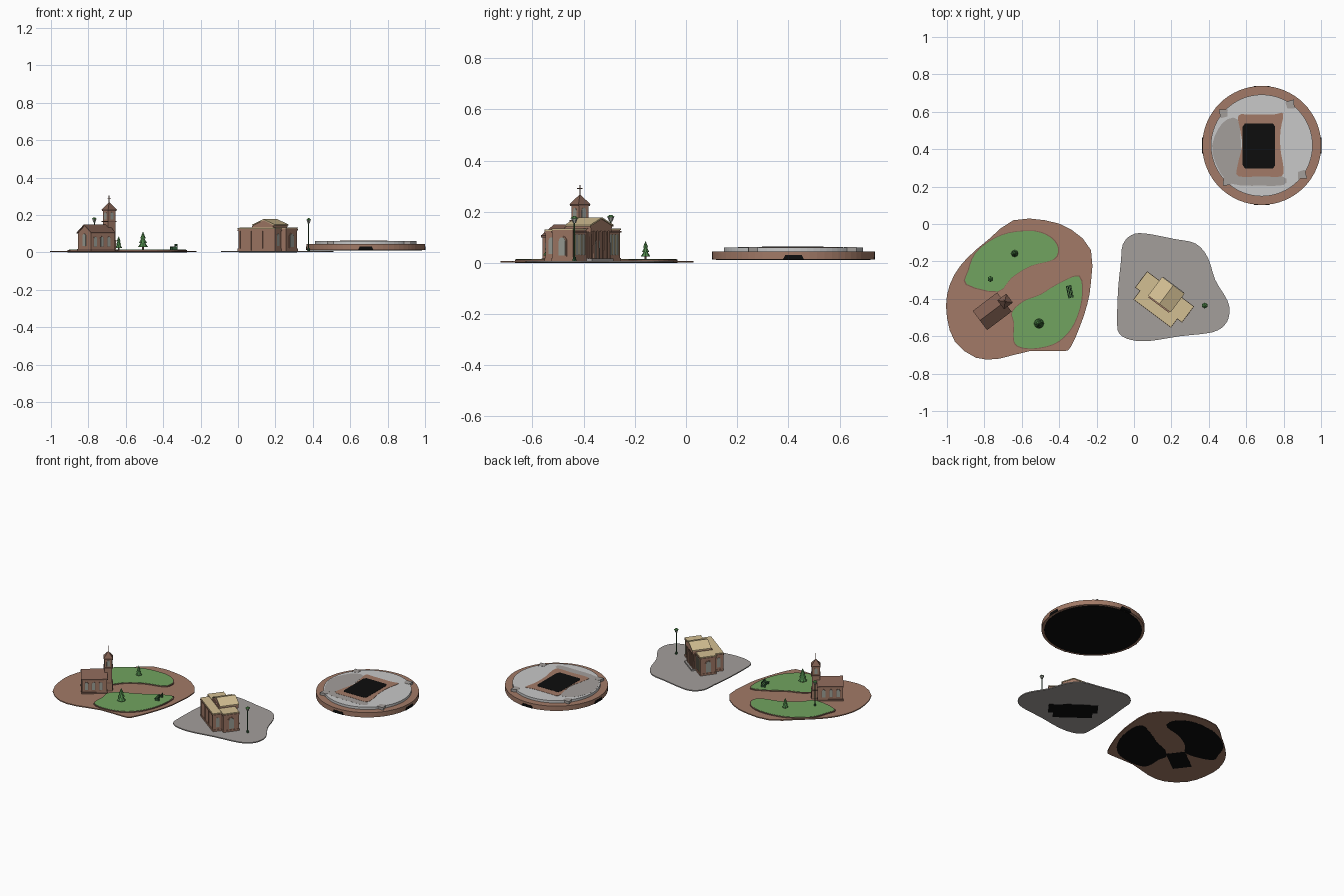
import bpy, bmesh, math
from mathutils import Matrix, Vector

if "Cube" in bpy.data.objects:
    bpy.data.objects.remove(bpy.data.objects["Cube"])


def material(name, r, g, b):
    m = bpy.data.materials.new(name)
    m.diffuse_color = (r, g, b, 1)
    m.use_nodes = True
    m.node_tree.nodes["Principled BSDF"].inputs["Base Color"].default_value = m.diffuse_color
    return m


BROWN = material("brick_brown", .36, .195, .135)
STONE = material("plaza_grey", .37, .345, .33)
LIGHT = material("light_grey", .58, .58, .58)
LAWN = material("lawn_green", .165, .37, .115)
TAN = material("tan_roof", .65, .52, .29)
BLACK = material("black", .004, .004, .004)
ROOF = material("dark_brown", .21, .11, .08)
TREE = material("tree_green", .08, .25, .07)
METAL = material("dark_green_metal", .03, .10, .04)
GLASS = material("window_grey", .33, .35, .31)
I = Matrix.Identity(4)


def frame(x, y, deg=0, z=0):
    return Matrix.Translation((x, y, z)) @ Matrix.Rotation(math.radians(deg), 4, 'Z')


def finish(name, bm, mat, M):
    bm.transform(M)
    bmesh.ops.recalc_face_normals(bm, faces=bm.faces)
    me = bpy.data.meshes.new(name)
    bm.to_mesh(me)
    bm.free()
    me.materials.append(mat)
    ob = bpy.data.objects.new(name, me)
    bpy.context.collection.objects.link(ob)
    return ob


def prism(name, pts, d0, d1, mat, M=I, upright=False):
    """Extrude a 2D outline along z, or along local y when upright."""
    bm = bmesh.new()
    put = (lambda p, d: (p[0], d, p[1])) if upright else (lambda p, d: (p[0], p[1], d))
    lo = [bm.verts.new(put(p, d0)) for p in pts]
    hi = [bm.verts.new(put(p, d1)) for p in pts]
    bm.faces.new(lo)
    bm.faces.new(hi)
    n = len(pts)
    for i in range(n):
        bm.faces.new((lo[i], lo[(i + 1) % n], hi[(i + 1) % n], hi[i]))
    return finish(name, bm, mat, M)


def box(name, x0, x1, y0, y1, z0, z1, mat, M=I):
    return prism(name, [(x0, y0), (x1, y0), (x1, y1), (x0, y1)], z0, z1, mat, M)


def cone(name, r0, r1, z0, z1, sides, mat, M=I):
    bm = bmesh.new()
    bmesh.ops.create_cone(bm, cap_ends=True, segments=sides, radius1=r0, radius2=r1, depth=z1 - z0)
    return finish(name, bm, mat, M @ Matrix.Translation((0, 0, (z0 + z1) / 2)))


def curve(pts, steps=3):
    """Closed smooth outline through the given points."""
    out, n = [], len(pts)
    for i in range(n):
        a, b, c, d = (Vector(pts[(i + k) % n]) for k in (-1, 0, 1, 2))
        for s in range(steps):
            t = s / steps
            out.append(tuple(.5 * (2 * b + (c - a) * t + (2 * a - 5 * b + 4 * c - d) * t * t
                                   + (3 * b - a - 3 * c + d) * t ** 3)))
    return out


def scaled(pts, f):
    cx, cy = (sum(p[k] for p in pts) / len(pts) for k in (0, 1))
    return [(cx + (x - cx) * f, cy + (y - cy) * f) for x, y in pts]


def arch(c, w, z0, z1):
    """Outline of a round-topped opening."""
    r = w / 2
    return [(c - r, z0), (c + r, z0)] + [(c + r * math.cos(t * math.pi / 6), z1 - r + r * math.sin(t * math.pi / 6))
                                         for t in range(7)]


def turn(deg):
    return Matrix.Rotation(math.radians(deg), 4, 'Z')


def gable(name, half, eave, peak, d0, d1, t, mat, M):
    prism(name, [(-half, eave), (0, peak), (half, eave), (half, eave + t), (0, peak + t), (-half, eave + t)],
          d0, d1, mat, M, True)


# Church park ground and lawns with kerbs
park = [(-1, -.38), (-.96, -.27), (-.89, -.18), (-.775, -.08), (-.645, .02), (-.475, .02), (-.335, -.03),
        (-.23, -.14), (-.23, -.31), (-.25, -.43), (-.29, -.55), (-.34, -.66), (-.385, -.68), (-.56, -.68),
        (-.72, -.72), (-.845, -.715), (-.957, -.63), (-1, -.5)]
prism("park_ground", curve(park, 2), .001, .008, BROWN)
lawn_a = [(-.90, -.325), (-.89, -.25), (-.855, -.16), (-.775, -.09), (-.67, -.045), (-.53, -.035), (-.44, -.07),
          (-.40, -.13), (-.425, -.19), (-.55, -.225), (-.655, -.29), (-.73, -.365)]
lawn_b = [(-.655, -.47), (-.59, -.41), (-.50, -.375), (-.41, -.32), (-.29, -.275), (-.275, -.4), (-.32, -.54),
          (-.40, -.63), (-.50, -.665), (-.60, -.665), (-.645, -.63), (-.645, -.53)]
for tag, pts in (("north", lawn_a), ("south", lawn_b)):
    pts = curve(pts)
    prism(tag + "_lawn_kerb", pts, .007, .014, ROOF)
    prism(tag + "_lawn", scaled(pts, .975), .008, .0155, LAWN)
    prism(tag + "_lawn_underside", pts, 0, .002, BLACK)

# Plaza ground
plaza = [(-.06, -.11), (-.015, -.06), (.055, -.05), (.215, -.08), (.33, -.105), (.395, -.18), (.435, -.30),
         (.50, -.41), (.51, -.48), (.485, -.54), (.415, -.58), (.245, -.60), (.085, -.625), (-.015, -.62),
         (-.08, -.585), (-.09, -.51), (-.085, -.35), (-.07, -.2)]
prism("plaza_ground", curve(plaza), .001, .008, STONE)

# Church nave
C = frame(-.7585, -.4667, 37)
E = C @ turn(-90)            # local y runs along the nave
box("church_underside", -.078, .11, -.06, .06, 0, .002, BLACK, C)
box("church_plinth", -.081, .081, -.062, .062, .008, .018, ROOF, C)
prism("church_nave", [(-.058, .008), (.058, .008), (.058, .103), (0, .142), (-.058, .103)], -.078, .078, BROWN, E, True)
gable("church_roof", .064, .1, .143, -.082, .082, .007, ROOF, E)
for s in (0, 180):
    for i in range(3):
        c = -.05 + i * .045
        S = C @ turn(s)
        c = c if s == 0 else -c
        prism("church_window_frame", arch(c, .025, .03, .087), .056, .0595, ROOF, S, True)
        prism("church_window", arch(c, .019, .033, .084), .056, .061, GLASS, S, True)
prism("church_rear_window", arch(0, .03, .035, .1), -.081, -.077, GLASS, E, True)

# Church tower, belfry openings, spire and cross
T = C @ Matrix.Translation((.087, 0, 0))
box("tower_base", -.027, .027, -.027, .027, .008, .06, BROWN, T)
box("tower_shaft", -.024, .024, -.024, .024, .06, .225, BROWN, T)
for z, h in ((.06, .028), (.162, .029), (.222, .028)):
    box("tower_cornice", -h, h, -h, h, z, z + .006, ROOF, T)
for k in range(4):
    prism("belfry_opening", arch(0, .02, .175, .215), .022, .0255, GLASS, T @ turn(90 * k), True)
prism("church_door", arch(0, .024, .008, .052), .026, .0285, ROOF, T @ turn(-90), True)
cone("tower_spire", .042, .001, .228, .268, 4, ROOF, T @ turn(45))
box("cross_post", -.002, .002, -.002, .002, .262, .305, ROOF, T)
box("cross_bar", -.002, .002, -.012, .012, .288, .292, ROOF, T)

# Museum blocks: rear hall, front wings and centre
M = frame(.148, -.411, -36.87)
for tag, a, b0, b1, top in (("rear_hall", .122, -.081, -.02, .125), ("front_wings", .153, -.024, .076, .128),
                            ("centre", .066, -.024, .082, .143)):
    box(tag + "_underside", -a, a, b0, b1, 0, .002, BLACK, M)
    box(tag + "_plinth", -a - .003, a + .003, b0 - .003, b1 + .003, .008, .02, BROWN, M)
    box(tag + "_walls", -a, a, b0, b1, .008, top, BROWN, M)
    box(tag + "_cornice", -a - .004, a + .004, b0 - .004, b1 + .004, top - .01, top - .003, BROWN, M)
    if tag != "centre":
        box(tag + "_roof", -a - .003, a + .003, b0 - .003, b1 + .003, top, top + .006, TAN, M)

# Museum portico with pediment and columns
prism("pediment", [(-.07, .137), (.07, .137), (.07, .145), (0, .173), (-.07, .145)], -.018, .1, BROWN, M, True)
gable("portico_roof", .075, .143, .172, -.021, .104, .006, TAN, M)
box("entablature", -.068, .068, .07, .1, .125, .14, BROWN, M)
box("portico_steps", -.07, .07, .08, .108, .008, .018, STONE, M)
for i in range(6):
    K = M @ Matrix.Translation((-.06 + i * .024, .092, 0))
    cone("portico_column", .006, .005, .018, .122, 8, BROWN, K)
    box("column_capital", -.008, .008, -.008, .008, .12, .126, BROWN, K)
prism("museum_door", arch(0, .03, .018, .09), .08, .084, GLASS, M, True)

# Museum windows on wings, ends and rear
for s in (-1, 1):
    box("wing_window", s * .11 - .03, s * .11 + .03, .074, .079, .03, .11, GLASS, M)
    for i in range(4):
        x = s * .11 - .03 + i * .02
        box("wing_mullion", x - .002, x + .002, .074, .081, .03, .11, TAN, M)
    S = M @ turn(-90 * s)
    c = -.026 * s
    prism("end_window_frame", arch(c, .044, .025, .105), .151, .156, BROWN, S, True)
    prism("end_window", arch(c, .032, .028, .1), .151, .158, GLASS, S, True)
    prism("hall_end_window", arch(.052 * s, .024, .035, .1), .12, .124, GLASS, S, True)
for i in range(4):
    box("rear_pilaster", -.118 + i * .0753, -.108 + i * .0753, -.085, -.08, .01, .118, BROWN, M)

# Stadium drum, upper ring and flat top layers
S = frame(.683, .42)
cone("stadium_underside", .302, .302, .011, .014, 64, BLACK, S)
cone("stadium_drum", .318, .318, .0125, .045, 64, BROWN, S)
cone("stadium_top", .272, .272, .04, .061, 64, LIGHT, S)
shade = [(-.265, 0), (-.21, .12), (-.13, .14), (-.11, 0), (-.1, -.15), (.11, -.165), (.12, -.21), (0, -.215),
         (-.16, -.205), (-.235, -.12)]
prism("stadium_shaded_stand", curve(shade), .06, .0615, STONE, S)
field = [(-.125, .16), (-.06, .165), (.06, .165), (.115, .17), (.10, .08), (.10, -.02), (.115, -.11), (.105, -.165),
         (0, -.165), (-.125, -.165), (-.13, -.11), (-.105, 0), (-.115, .08)]
prism("stadium_field_border", curve(field), .06, .0625, BROWN, S)
pit = [(-.09, .118), (.06, .118), (.072, .1), (.072, -.105), (.06, -.123), (-.09, -.123), (-.102, -.105), (-.102, .1)]
prism("stadium_pit", pit, .06, .0635, BLACK, S)
for k in range(4):
    prism("stadium_entrance", [(-.042, .0125), (.042, .0125), (.032, .031), (-.032, .031)], .3, .3185, BLACK,
          S @ turn(90 * k), True)
for a in (55, -36, 140, 226):
    prism("rim_marker", [(.262, -.03), (.3, 0), (.262, .03), (.24, 0)], .04, .0622, STONE, S @ turn(a))

# Trees
for x, y, r, h in ((-.638, -.158, .019, .07), (-.508, -.532, .027, .094)):
    G = frame(x, y, 0, .014)
    cone("tree_trunk", r * .2, r * .2, 0, h * .25, 6, ROOF, G)
    for i, (f, a, b) in enumerate(((1, .15, .55), (.8, .4, .78), (.55, .65, 1))):
        cone("tree_tier", r * f, r * f * .1, h * a, h * b, 8, TREE, G @ turn(20 * i))

# Street lamps
for x, y, z in ((-.768, -.294, .013), (.378, -.436, .008)):
    G = frame(x, y, 0, z)
    cone("lamp_foot", .008, .005, 0, .015, 8, METAL, G)
    cone("lamp_pole", .003, .003, .01, .148, 6, METAL, G)
    cone("lamp_glass", .006, .013, .148, .166, 6, GLASS, G)
    cone("lamp_cap", .016, .004, .166, .175, 6, TREE, G)

# Park bench
B = frame(-.345, -.362, 12, .0155)
for i in range(3):
    box("bench_slat", -.013 + i * .009, -.007 + i * .009, -.034, .034, .012, .015, METAL, B)
box("bench_back", .013, .016, -.034, .034, .018, .03, METAL, B)
for y in (-.028, .028):
    box("bench_leg", -.012, .015, y - .002, y + .002, 0, .013, METAL, B)
    box("bench_post", .013, .016, y - .002, y + .002, 0, .028, METAL, B)
